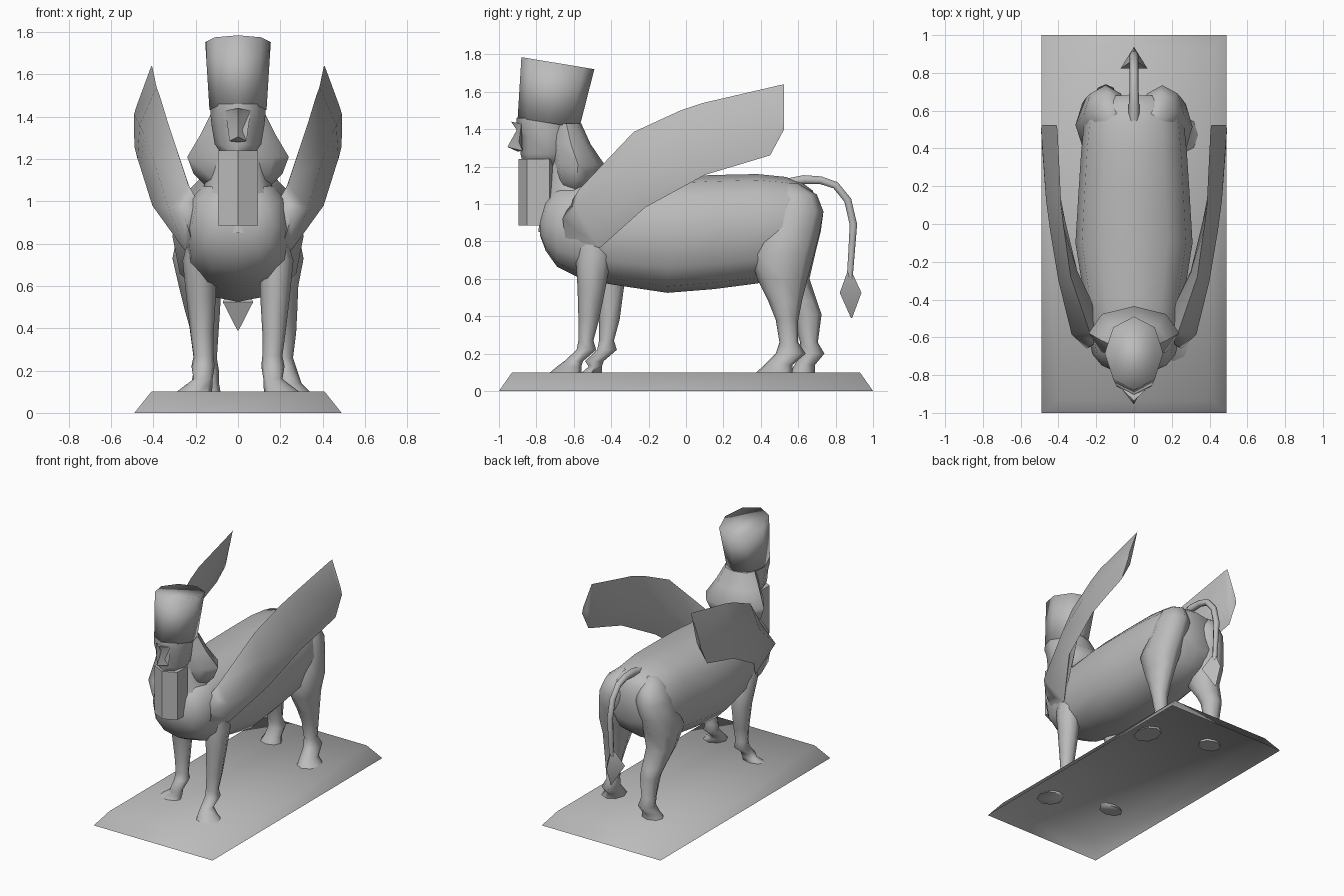
import bpy, math
from math import cos, sin, pi

stone = bpy.data.materials.new("grey stone")
stone.diffuse_color = (0.5, 0.5, 0.5, 1)


def make(name, verts, faces, angle=75):
    me = bpy.data.meshes.new(name)
    me.from_pydata(verts, [], faces)
    me.materials.append(stone)
    ob = bpy.data.objects.new(name, me)
    bpy.context.collection.objects.link(ob)
    bpy.ops.object.select_all(action='DESELECT')
    ob.select_set(True)
    bpy.context.view_layer.objects.active = ob
    bpy.ops.object.mode_set(mode='EDIT')
    bpy.ops.mesh.select_all(action='SELECT')
    bpy.ops.mesh.normals_make_consistent(inside=False)
    bpy.ops.object.mode_set(mode='OBJECT')
    bpy.ops.object.shade_smooth_by_angle(angle=math.radians(angle))
    return ob


def loft(name, rings, angle=75):
    """Skin a list of equal-length vertex rings and cap both ends."""
    n = len(rings[0])
    verts = [v for r in rings for v in r]
    faces = [(i * n + j, i * n + (j + 1) % n, (i + 1) * n + (j + 1) % n, (i + 1) * n + j)
             for i in range(len(rings) - 1) for j in range(n)]
    faces += [tuple(range(n)), tuple(range((len(rings) - 1) * n, len(rings) * n))]
    return make(name, verts, faces, angle)


def oval_z(z, y0, y1, x0, x1, n=8, tilt=0.0):
    """Horizontal oval ring filling the given y and x ranges; tilt lowers its back."""
    out = []
    for k in range(n):
        a = 2 * pi * k / n - pi / 2
        y = (y0 + y1) / 2 + sin(a) * (y1 - y0) / 2
        out.append(((x0 + x1) / 2 + cos(a) * (x1 - x0) / 2, y, z - tilt * (y - y0)))
    return out


def oval_y(y, z0, z1, w, n=12, p=0.82):
    """Upright, slightly squared oval ring at one y."""
    f = lambda t: math.copysign(abs(t) ** p, t)
    return [(w * f(cos(2 * pi * k / n)), y,
             (z0 + z1) / 2 + f(sin(2 * pi * k / n)) * (z1 - z0) / 2) for k in range(n)]


def box_ring(z, x, y0, y1):
    return [(-x, y0, z), (x, y0, z), (x, y1, z), (-x, y1, z)]


# Plinth: sloped shell, open underneath
make("plinth", box_ring(0, .49, -1, 1) + box_ring(.1, .41, -.93, .93),
     [(0, 1, 5, 4), (1, 2, 6, 5), (2, 3, 7, 6), (3, 0, 4, 7), (4, 5, 6, 7)], 180)

# Barrel body
loft("body", [oval_y(*s) for s in [
    (-.78, .83, .93, .10), (-.75, .75, 1.02, .17), (-.69, .665, 1.09, .22),
    (-.58, .61, 1.13, .245), (-.4, .57, 1.14, .262), (-.1, .525, 1.145, .31),
    (.15, .545, 1.155, .295), (.38, .575, 1.16, .28), (.53, .61, 1.145, .265),
    (.62, .68, 1.115, .235), (.68, .78, 1.07, .16)]])

# Neck
loft("neck", [oval_z(*s) for s in [
    (.85, -.79, -.4, -.21, .21), (.97, -.775, -.42, -.20, .20),
    (1.07, -.75, -.45, -.16, .16), (1.3, -.72, -.52, -.11, .11)]])

# Front legs, staggered in stride: (z, y front, y back, x inner, x outer)
front = [(.95, -.58, -.44, .12, .2), (.72, -.59, -.40, .1, .262), (.55, -.58, -.43, .105, .245),
         (.38, -.575, -.465, .115, .225), (.27, -.575, -.495, .115, .21),
         (.22, -.585, -.48, .11, .22), (.16, -.65, -.55, .12, .21),
         (.13, -.69, -.56, .12, .25), (.085, -.745, -.56, .125, .31)]
for s, side, step in ((1, "right", 0), (-1, "left", 1)):
    rings = []
    for z, y0, y1, x0, x1 in front:
        d = step * .11 * min(1, (.95 - z) / .45)
        rings.append(oval_z(z, y0 + d + (.06 * step if z < .14 else 0), y1 + d, s * x0, s * x1))
    loft(side + "_front_leg", rings)

# Hind legs with rounded haunches rising into the rump
loft("right_hind_leg", [oval_z(*r) for r in [
    (1.11, .5, .6, .08, .15), (1.05, .47, .70, .05, .225), (.96, .43, .735, .035, .265),
    (.85, .39, .715, .05, .285), (.73, .345, .685, .07, .31), (.6, .38, .65, .11, .285),
    (.48, .44, .62, .14, .28), (.38, .48, .60, .16, .275), (.26, .50, .60, .17, .26),
    (.2, .48, .64, .17, .28), (.14, .42, .57, .18, .30), (.085, .36, .57, .18, .355)]])
loft("left_hind_leg", [oval_z(*r) for r in [
    (1.11, .5, .6, -.15, -.08), (1.05, .47, .70, -.225, -.05), (.96, .43, .735, -.265, -.035),
    (.85, .4, .72, -.285, -.05), (.73, .36, .69, -.31, -.06), (.6, .43, .66, -.28, -.08),
    (.48, .53, .70, -.25, -.085), (.41, .57, .725, -.23, -.09), (.26, .61, .705, -.21, -.1),
    (.2, .61, .74, -.21, -.09), (.14, .58, .69, -.22, -.09), (.085, .55, .69, -.25, -.08)]])

# Wings: upper edge, bulging outside, lower edge, hollow inside
wing = [
    [(.19, -.62, 1.0), (.25, -.66, .92), (.22, -.645, .82), (.15, -.56, .9)],
    [(.235, -.57, 1.08), (.33, -.585, .97), (.25, -.46, .765), (.19, -.48, .95)],
    [(.335, -.28, 1.385), (.40, -.30, 1.2), (.405, -.22, .98), (.30, -.25, 1.18)],
    [(.37, -.03, 1.5), (.445, -.03, 1.32), (.46, .1, 1.155), (.365, .02, 1.28)],
    [(.385, .09, 1.54), (.465, .12, 1.36), (.475, .25, 1.2), (.39, .15, 1.34)],
    [(.405, .5, 1.635), (.492, .5, 1.41), (.49, .45, 1.26), (.44, .48, 1.38)],
    [(.41, .525, 1.64), (.48, .525, 1.45), (.49, .525, 1.40), (.455, .525, 1.44)]]
for s, side in ((1, "right"), (-1, "left")):
    loft(side + "_wing", [[(s * x, y, z) for x, y, z in r] for r in wing])

# Hair flaring out behind the face
loft("hair", [oval_z(*r) for r in [
    (1.43, -.72, -.56, -.12, .12), (1.32, -.72, -.51, -.175, .175), (1.21, -.72, -.435, -.24, .24),
    (1.13, -.70, -.47, -.21, .21), (1.06, -.66, -.53, -.14, .14)]], 60)

# Head: brow, cheeks and chin
loft("head", [oval_z(*r) for r in [
    (1.46, -.905, -.58, -.13, .13), (1.41, -.905, -.6, -.13, .13), (1.36, -.885, -.6, -.125, .125),
    (1.27, -.885, -.6, -.11, .11), (1.2, -.87, -.64, -.06, .06)]], 60)

# Brow ridge and nose wedge
make("nose", [(0, -.935, 1.44), (-.06, -.88, 1.43), (.06, -.88, 1.43), (0, -.905, 1.395),
              (0, -.955, 1.305), (-.04, -.875, 1.285), (.04, -.875, 1.285), (0, -.9, 1.28)],
     [(0, 1, 3), (0, 3, 2), (1, 5, 4, 3), (3, 4, 6, 2), (4, 5, 7), (4, 7, 6),
      (0, 2, 1), (1, 2, 6, 7, 5)], 60)

# Long square beard
loft("beard", [[(-.095, -.73, z), (-.095, -.85, z), (0, -.895, z), (.095, -.85, z),
                (.095, -.73, z), (0, -.69, z)] for z in (.885, 1.24)], 30)

# Tall flaring hat, leaning back
loft("hat", [oval_z(1.46, -.9, -.57, -.135, .135, 8, .16),
             oval_z(1.785, -.88, -.49, -.155, .155, 8, .165)], 180)

# Tail: round section swept along an arch
path = [(.54, 1.11), (.63, 1.13), (.72, 1.127), (.8, 1.1), (.865, 1.02), (.895, .89), (.885, .74), (.875, .6)]
rad = [.03, .028, .024, .023, .023, .023, .02, .018]
rings = []
for i, (y, z) in enumerate(path):
    a, b = path[max(i - 1, 0)], path[min(i + 1, len(path) - 1)]
    t = math.atan2(b[1] - a[1], b[0] - a[0])
    rings.append([(rad[i] * cos(k * pi / 3), y - sin(t) * rad[i] * sin(k * pi / 3),
                   z + cos(t) * rad[i] * sin(k * pi / 3)) for k in range(6)])
loft("tail", rings)

# Tail tuft: three-sided diamond
loft("tail_tuft", [[(-w, y0, z), (w, y0, z), (0, y1, z)] for z, y0, y1, w in [
    (.63, .86, .89, .018), (.525, .822, .938, .072), (.39, .882, .888, .003)]], 30)
